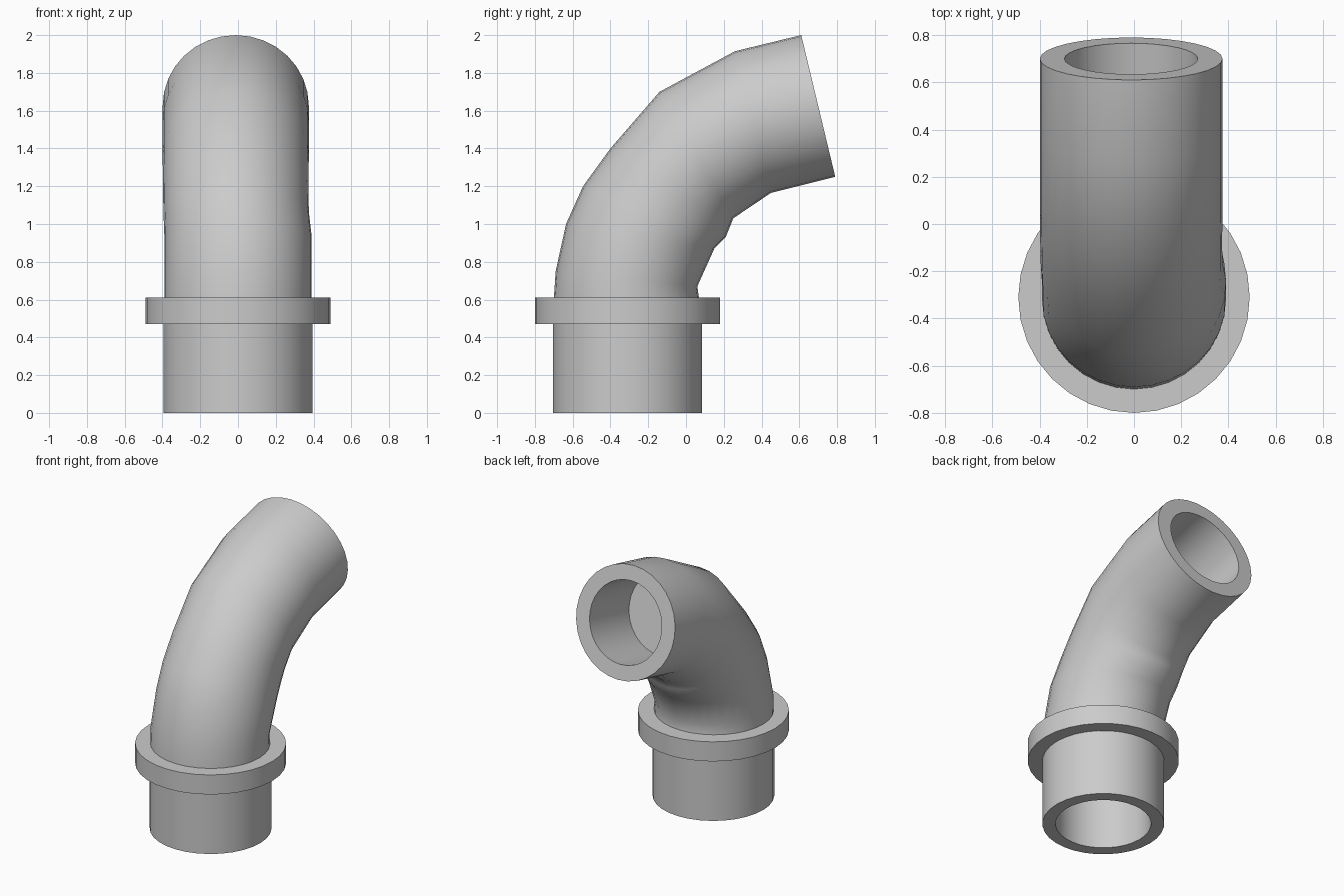
import bpy, bmesh, math
from mathutils import Vector

cube = bpy.data.objects.get("Cube")
if cube:
    bpy.data.objects.remove(cube, do_unlink=True)

SIDES = 32
AXIS_Y = -0.31

grey = bpy.data.materials.new("plain_grey")
grey.use_nodes = True
grey.diffuse_color = (0.6, 0.6, 0.6, 1)
grey.node_tree.nodes["Principled BSDF"].inputs["Base Color"].default_value = (0.6, 0.6, 0.6, 1)


def ring(outer, inner, width, x=0.0):
    """Ellipse spanning two (y, z) points, with the given half width in x."""
    a, b = Vector((x, *outer)), Vector((x, *inner))
    mid, half = (a + b) / 2, (a - b) / 2
    turns = [2 * math.pi * i / SIDES for i in range(SIDES)]
    return [mid + half * math.cos(t) + Vector((width * math.sin(t), 0, 0)) for t in turns]


def level(z, r):
    return ring((AXIS_Y - r, z), (AXIS_Y + r, z), r)


def skin(name, rings):
    """Join successive rings with quads and cap both ends."""
    bm = bmesh.new()
    loops = [[bm.verts.new(p) for p in r] for r in rings]
    for a, b in zip(loops, loops[1:]):
        for i in range(SIDES):
            j = (i + 1) % SIDES
            bm.faces.new((a[i], a[j], b[j], b[i]))
    bm.faces.new(loops[0])
    bm.faces.new(loops[-1])
    bmesh.ops.recalc_face_normals(bm, faces=bm.faces)
    mesh = bpy.data.meshes.new(name)
    bm.to_mesh(mesh)
    bm.free()
    mesh.materials.append(grey)
    obj = bpy.data.objects.new(name, mesh)
    bpy.context.collection.objects.link(obj)
    bpy.ops.object.select_all(action='DESELECT')
    obj.select_set(True)
    bpy.context.view_layer.objects.active = obj
    bpy.ops.object.shade_smooth_by_angle(angle=math.radians(35))


# Straight lower pipe with its bore, and the collar above it
skin("lower_pipe", [level(0.46, 0.31), level(0, 0.31), level(0, 0.395), level(0.48, 0.395)])
skin("collar", [level(0.47, 0.49), level(0.61, 0.49)])

# Bent pipe: outside of bend, inside of bend, half width, x offset
bend = [
    ((-0.70, 0.60), (0.07, 0.60), 0.39, 0),
    ((-0.69, 0.75), (0.06, 0.67), 0.39, 0),
    ((-0.635, 1.0), (0.15, 0.87), 0.39, 0),
    ((-0.545, 1.2), (0.21, 0.93), 0.385, -0.01),
    ((-0.40, 1.4), (0.23, 0.98), 0.385, -0.012),
    ((-0.14, 1.70), (0.25, 1.03), 0.387, -0.012),
    ((0.26, 1.915), (0.45, 1.165), 0.387, -0.012),
    ((0.61, 2.0), (0.79, 1.25), 0.387, -0.012),
]
rings = [ring(*row) for row in bend]

# Mouth rim and bore, sunk back along the pipe
mouth = rings[-1]
centre = sum(mouth, Vector()) / SIDES
rim = [centre + (p - centre) * 0.73 for p in mouth]
sink = Vector((0, -0.97, -0.235)) * 0.46
skin("bent_pipe", rings + [rim, [p + sink for p in rim]])
